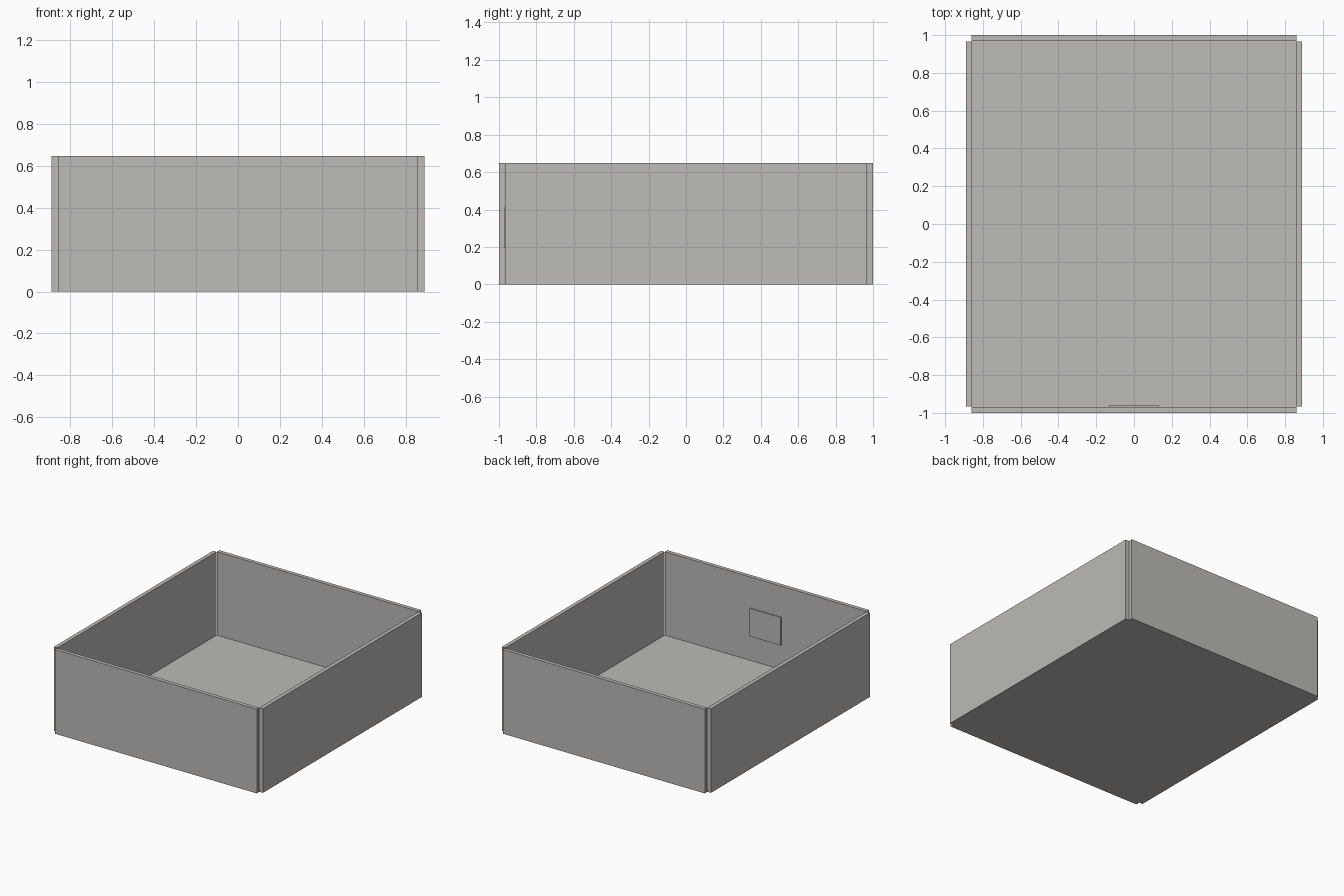
import bpy, bmesh

cube = bpy.data.objects.get("Cube")
if cube:
    bpy.data.objects.remove(cube, do_unlink=True)

# Single warm grey material
grey = bpy.data.materials.new("warm_grey")
colour = (0.51, 0.495, 0.47, 1.0)
grey.diffuse_color = colour
grey.use_nodes = True
grey.node_tree.nodes["Principled BSDF"].inputs["Base Color"].default_value = colour


def box(name, low, high):
    """Flat-faced box between two opposite corners."""
    bm = bmesh.new()
    bmesh.ops.create_cube(bm, size=1.0)
    for v in bm.verts:
        v.co = [(low[i] + high[i]) / 2 + v.co[i] * (high[i] - low[i]) for i in range(3)]
    mesh = bpy.data.meshes.new(name)
    bm.to_mesh(mesh)
    bm.free()
    mesh.materials.append(grey)
    obj = bpy.data.objects.new(name, mesh)
    bpy.context.collection.objects.link(obj)
    return obj


INNER_X, OUTER_X = 0.86, 0.89
INNER_Y, OUTER_Y = 0.97, 1.0
HEIGHT = 0.648

# Thin floor between the walls
box("floor", (-INNER_X, -INNER_Y, 0), (INNER_X, INNER_Y, 0.006))

# Front and back walls, leaving a small notch at each corner
box("front_wall", (-INNER_X, -OUTER_Y, 0), (INNER_X, -INNER_Y, HEIGHT))
box("back_wall", (-INNER_X, INNER_Y, 0), (INNER_X, OUTER_Y, HEIGHT))

# Side walls
SIDE_Y = 0.967
box("left_wall", (INNER_X, -SIDE_Y, 0), (OUTER_X, SIDE_Y, HEIGHT))
box("right_wall", (-OUTER_X, -SIDE_Y, 0), (-INNER_X, SIDE_Y, HEIGHT))

# Small plate on the inside of the front wall
box("inner_plate", (-0.132, -INNER_Y, 0.195), (0.132, -0.961, 0.41))
